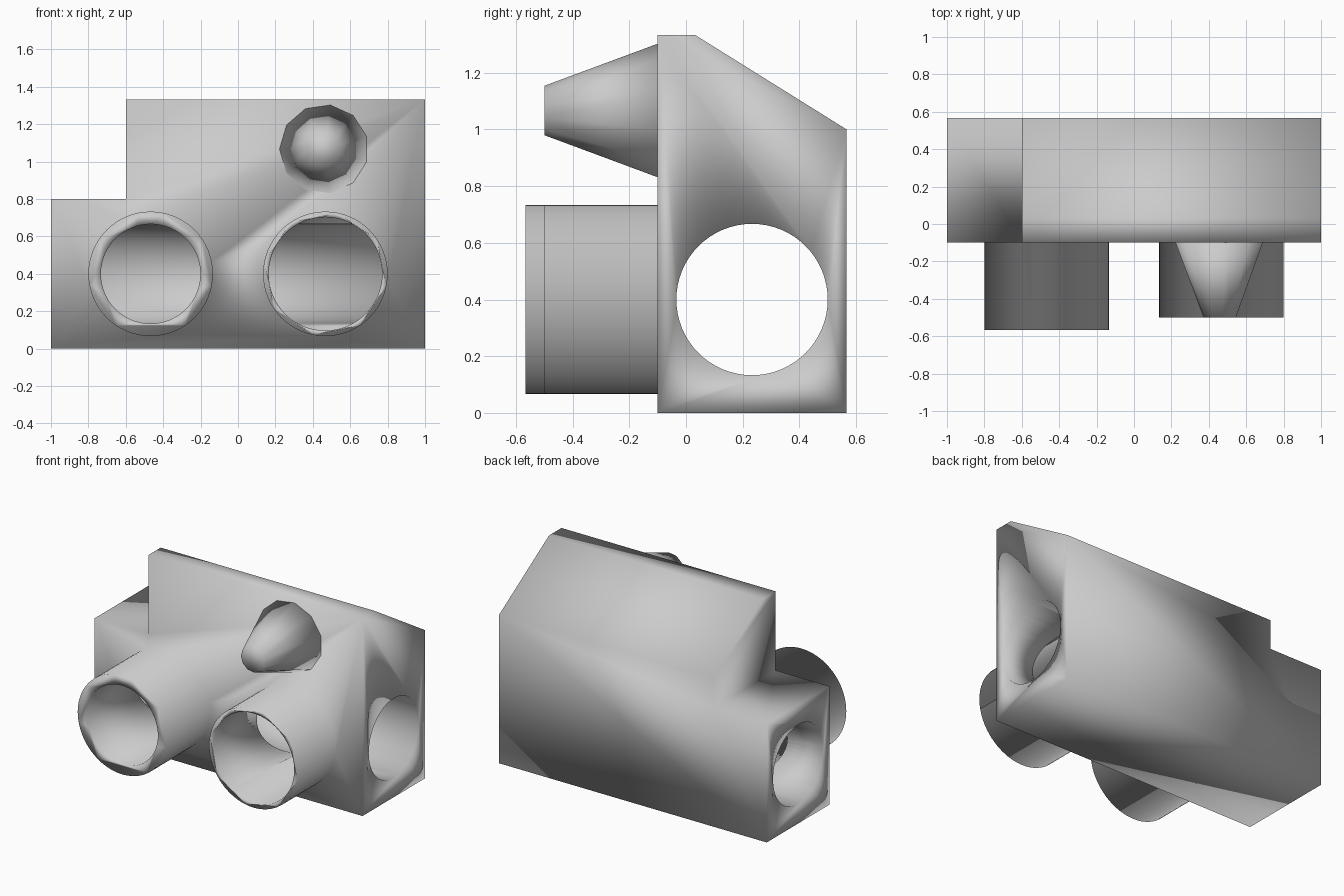
import bpy, bmesh
from math import pi
from mathutils import Matrix

if "Cube" in bpy.data.objects:
    bpy.data.objects.remove(bpy.data.objects["Cube"])


def new_object(name, bm):
    bmesh.ops.recalc_face_normals(bm, faces=bm.faces[:])
    me = bpy.data.meshes.new(name)
    bm.to_mesh(me)
    bm.free()
    ob = bpy.data.objects.new(name, me)
    bpy.context.collection.objects.link(ob)
    return ob


def prism(name, profile, x0, x1):
    """Extrude a (y, z) profile along x."""
    bm = bmesh.new()
    face = bm.faces.new([bm.verts.new((x0, y, z)) for y, z in profile])
    ext = bmesh.ops.extrude_face_region(bm, geom=[face])["geom"]
    moved = [g for g in ext if isinstance(g, bmesh.types.BMVert)]
    bmesh.ops.translate(bm, verts=moved, vec=(x1 - x0, 0, 0))
    return new_object(name, bm)


def round_part(name, centre, r0, r1, start, end, axis="y", sides=64, turn=0.0):
    """Frustum along x or y; centre holds the two other coordinates."""
    bm = bmesh.new()
    bmesh.ops.create_cone(bm, cap_ends=True, segments=sides, radius1=r0,
                          radius2=r1, depth=end - start)
    mid = (start + end) / 2
    if axis == "y":
        mat = Matrix.Translation((centre[0], mid, centre[1])) @ Matrix.Rotation(-pi / 2, 4, "X")
    else:
        mat = Matrix.Translation((mid, centre[0], centre[1])) @ Matrix.Rotation(pi / 2, 4, "Y")
    bm.transform(mat @ Matrix.Rotation(turn, 4, "Z"))
    return new_object(name, bm)


def boolean(target, tool, operation):
    mod = target.modifiers.new(operation.lower(), "BOOLEAN")
    mod.operation, mod.solver, mod.object = operation, "EXACT", tool
    bpy.context.view_layer.objects.active = target
    bpy.ops.object.modifier_apply(modifier=mod.name)
    bpy.data.objects.remove(tool, do_unlink=True)


# Main block with sloped back
body = prism("body", [(-0.1, 0), (0.567, 0), (0.567, 1.0), (0.033, 1.333), (-0.1, 1.333)], -1, 1)

# Step cut from the upper left end
boolean(body, prism("step_cutter", [(-0.3, 0.8), (0.8, 0.8), (0.8, 1.6), (-0.3, 1.6)], -1.2, -0.6),
        "DIFFERENCE")

# Two front tubes: x centre, front y, bore radius
tubes = [(-0.467, -0.567, 0.266), (0.467, -0.5, 0.303)]
for x, front, bore in tubes:
    boolean(body, round_part("tube", (x, 0.4), 0.333, 0.333, front, 0.0), "UNION")

# Cross bore through the length, then the tube bores that meet it
boolean(body, round_part("cross_bore", (0.233, 0.4), 0.267, 0.267, -1.2, 1.2, "x"), "DIFFERENCE")
for x, front, bore in tubes:
    boolean(body, round_part("tube_bore", (x, 0.4), bore, bore, front - 0.1, 0.233), "DIFFERENCE")

# Tapered nozzle, coarse sides
nozzle = round_part("nozzle", (0.46, 1.067), 0.088, 0.238, -0.5, -0.1, sides=11, turn=pi / 2)

# Everything is fully smooth shaded, with no sharp edges
for ob in (body, nozzle):
    ob.data.polygons.foreach_set("use_smooth", [True] * len(ob.data.polygons))
    ob.data.update()
